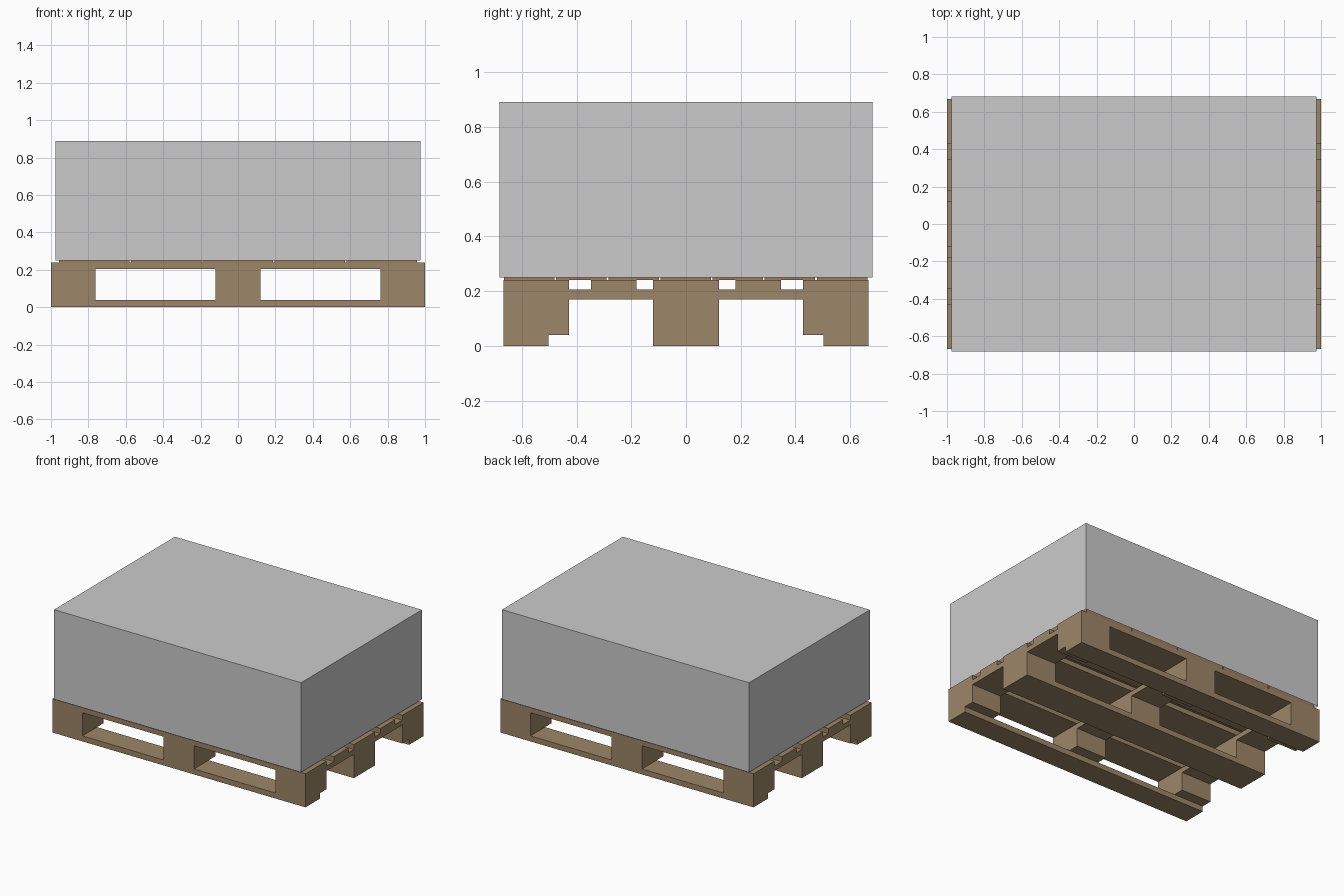
import bpy, bmesh

if "Cube" in bpy.data.objects:
    bpy.data.objects.remove(bpy.data.objects["Cube"])


def material(name, rgb):
    m = bpy.data.materials.new(name)
    m.diffuse_color = (*rgb, 1)
    m.use_nodes = True
    m.node_tree.nodes["Principled BSDF"].inputs["Base Color"].default_value = m.diffuse_color
    return m


wood = material("wood", (0.34, 0.24, 0.14))
clay = material("clay", (0.36, 0.20, 0.12))


def box(name, x, y, z, mat=None, open_bottom=False):
    """Box from (min, max) ranges on each axis."""
    bm = bmesh.new()
    bmesh.ops.create_cube(bm, size=1)
    for v in bm.verts:
        v.co = [r[0] if c < 0 else r[1] for c, r in zip(v.co, (x, y, z))]
    if open_bottom:
        bm.normal_update()
        bmesh.ops.delete(bm, geom=[f for f in bm.faces if f.normal.z < -0.5],
                         context='FACES')
    me = bpy.data.meshes.new(name)
    bm.to_mesh(me)
    bm.free()
    ob = bpy.data.objects.new(name, me)
    bpy.context.collection.objects.link(ob)
    if mat:
        me.materials.append(mat)
    return ob


L, W = 1.0, 0.667                       # pallet half length and half width
block_x = [(-L, -0.763), (-0.12, 0.12), (0.763, L)]
block_y = [(-W, -0.427), (-0.12, 0.12), (0.427, W)]

# Bottom runners along the length
for y in [(-W, -0.503), (-0.12, 0.12), (0.503, W)]:
    box("bottom_board", (-L, L), y, (0, 0.039), wood)

# Nine spacer blocks and the three cross boards above them
for x in block_x:
    for y in block_y:
        box("spacer_block", x, y, (0.039, 0.17), wood)
    box("cross_board", x, (-W, W), (0.17, 0.205), wood)

# Five deck boards along the length
for y in block_y + [(-0.347, -0.18), (0.18, 0.347)]:
    box("deck_board", (-L, L), y, (0.205, 0.24), wood)

# Stack of bricks, repeated 5 x 7 x 5
px, py, pz = 0.384, 0.1905, 0.127
brick = box("brick_stack", (-0.957, -0.957 + px - 0.007),
            (-0.665, -0.665 + py - 0.006), (0.24, 0.24 + pz - 0.003), clay)
for count, step in ((5, (px, 0, 0)), (7, (0, py, 0)), (5, (0, 0, pz))):
    mod = brick.modifiers.new("repeat", 'ARRAY')
    mod.count = count
    mod.use_relative_offset = False
    mod.use_constant_offset = True
    mod.constant_offset_displace = step

# Wrapping cover, open underneath
box("wrap_cover", (-0.976, 0.976), (-0.682, 0.682), (0.25, 0.89), open_bottom=True)
